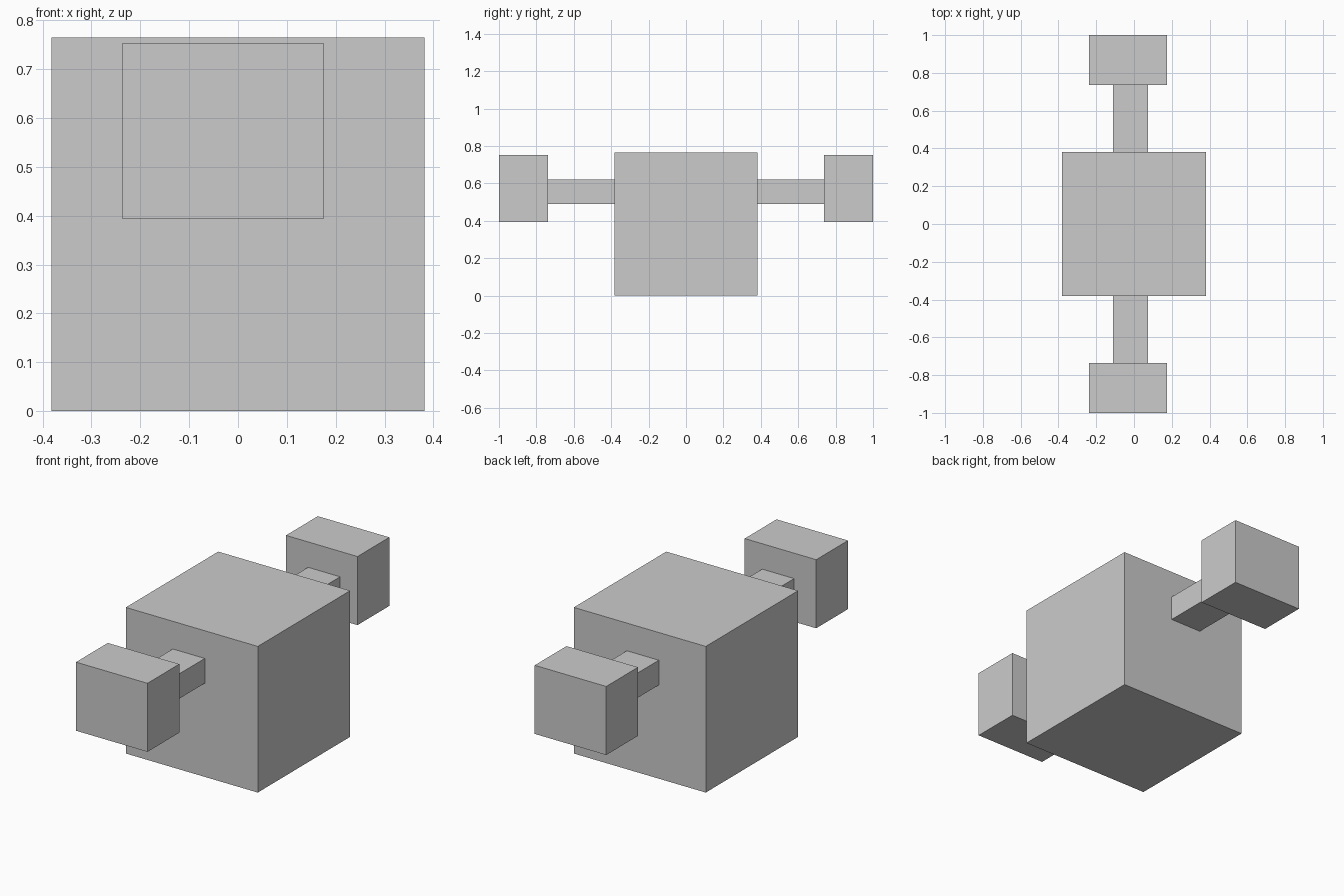
import bpy

if "Cube" in bpy.data.objects:
    bpy.data.objects.remove(bpy.data.objects["Cube"])

# Single plain grey for the whole model
grey = bpy.data.materials.new("plain_grey")
grey.diffuse_color = (0.6, 0.6, 0.6, 1.0)
grey.use_nodes = True
grey.node_tree.nodes["Principled BSDF"].inputs["Base Color"].default_value = grey.diffuse_color


def box(name, x, y, z):
    """Add a box spanning the given (low, high) range on each axis."""
    spans = (x, y, z)
    bpy.ops.mesh.primitive_cube_add(size=1, location=[(a + b) / 2 for a, b in spans])
    obj = bpy.context.object
    obj.name = name
    obj.scale = [b - a for a, b in spans]
    bpy.ops.object.transform_apply(location=False, rotation=False, scale=True)
    obj.data.materials.append(grey)
    return obj


# Central cube body
box("body", (-0.382, 0.382), (-0.382, 0.382), (0.0, 0.765))

# Arm and end block on the front and back of the body
for side, s in (("front", -1), ("back", 1)):
    box(side + "_arm", (-0.11, 0.075), sorted((s * 0.382, s * 0.737)), (0.49, 0.62))
    box(side + "_block", (-0.238, 0.176), sorted((s * 0.737, s * 1.0)), (0.394, 0.753))
